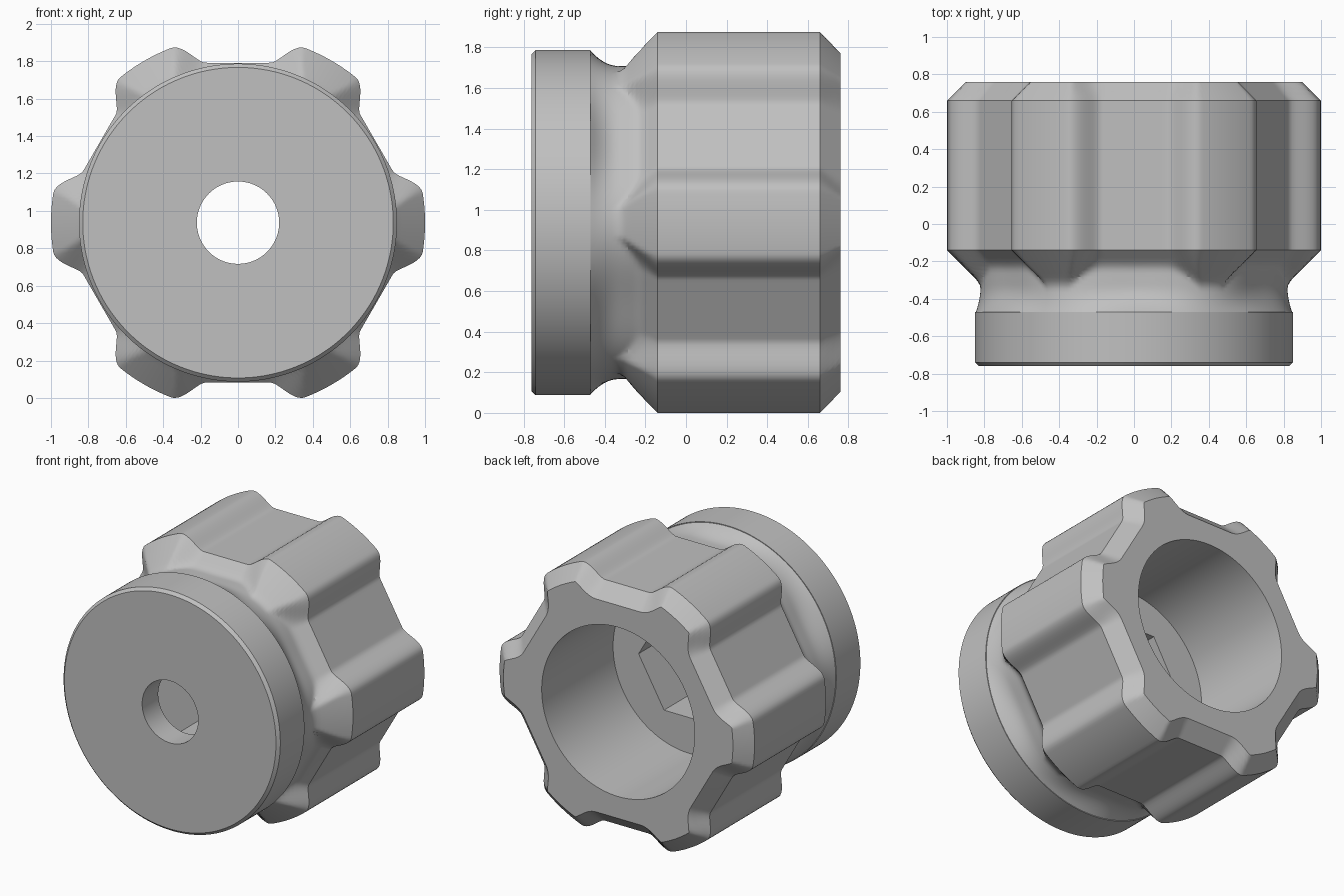
import bpy, bmesh, math

cube = bpy.data.objects.get("Cube")
if cube:
    bpy.data.objects.remove(cube, do_unlink=True)

SEGMENTS = 360
FLAT = 0.855      # apothem of the flats between grips
FRONT, BACK = -0.76, 0.76


def fold(deg):
    """Angle away from the nearest flat centre, 0 to 30 degrees."""
    return abs((deg - 60) % 60 - 30)


def grip_radius(deg):
    """Six-lobed grip outline."""
    a = fold(deg)
    base = FLAT / math.cos(math.radians(a))
    t = min(max((a - 11.5) / 9.5, 0), 1)
    return base + (1 - base) * t * t * (3 - 2 * t)


def polar(r, deg):
    return r * math.cos(math.radians(deg)), r * math.sin(math.radians(deg))


outline = [polar(grip_radius(i / 2), i / 2) for i in range(90, 310)]


def inset_table(d):
    """Radius of the outline inset by d, for each folded degree."""
    table = []
    for a in range(31):
        low, high = 0.3, grip_radius(90 + a)
        if d > 0:
            for _ in range(16):
                mid = (low + high) / 2
                x, z = polar(mid, 90 + a)
                gap = min(math.hypot(x - p, z - q) for p, q in outline)
                low, high = (mid, high) if gap > d else (low, mid)
        table.append(high)
    return table


def circle(r):
    return [r] * 31


def smooth_max(a, b, k=0.03):
    h = max(k - abs(a - b), 0) / k
    return max(a, b) + h * h * k / 4


def neck_table(y):
    """Chamfer under the grips blended into the groove."""
    chamfer = inset_table(-0.14 - y)
    table = []
    for a in range(31):
        depth = 0.05 + 0.025 * math.cos(math.radians(6 * a))
        rise = min((y + 0.33) / 0.14, 0)
        groove = 0.845 - depth * (1 - rise * rise)
        table.append(smooth_max(chamfer[a], groove) if y > -0.46 else groove)
    return table


# Front disc
rings = [(FRONT, circle(0.22)), (FRONT, circle(0.83)),
         (FRONT + 0.02, circle(0.85)), (-0.47, circle(0.85))]
# Groove and lower chamfer
steps = 16
for i in range(steps):
    y = -0.47 + 0.33 * i / steps
    rings.append((y, neck_table(y)))
# Grip and rear chamfer
rings.append((-0.14, inset_table(0)))
for i in range(5):
    rings.append((0.66 + 0.025 * i, inset_table(0.025 * i)))
# Bore, hexagonal pocket and through hole
hexagon = [0.4 * math.cos(math.pi / 6) / math.cos(math.radians(a)) for a in range(31)]
rings += [(BACK, circle(0.6)), (-0.04, circle(0.6)),
          (-0.04, hexagon), (-0.58, hexagon), (-0.58, circle(0.22))]

bm = bmesh.new()
loops = []
for y, table in rings:
    loop = []
    for i in range(SEGMENTS):
        x, z = polar(table[int(fold(i))], i)
        loop.append(bm.verts.new((x, y, z)))
    loops.append(loop)
for k, loop in enumerate(loops):
    after = loops[(k + 1) % len(loops)]
    for i in range(SEGMENTS):
        j = (i + 1) % SEGMENTS
        bm.faces.new((loop[i], loop[j], after[j], after[i]))
bmesh.ops.recalc_face_normals(bm, faces=bm.faces)
lowest = min(v.co.z for v in bm.verts)
bmesh.ops.translate(bm, verts=bm.verts, vec=(0, 0, -lowest))

mesh = bpy.data.meshes.new("grip_knob")
bm.to_mesh(mesh)
bm.free()
knob = bpy.data.objects.new("grip_knob", mesh)
bpy.context.collection.objects.link(knob)

# Material
grey = bpy.data.materials.new("light_grey")
grey.use_nodes = True
colour = (0.53, 0.53, 0.53, 1)
grey.diffuse_color = colour
grey.node_tree.nodes["Principled BSDF"].inputs["Base Color"].default_value = colour
mesh.materials.append(grey)

bpy.ops.object.select_all(action="DESELECT")
knob.select_set(True)
bpy.context.view_layer.objects.active = knob
bpy.ops.object.shade_smooth_by_angle(angle=math.radians(30))
